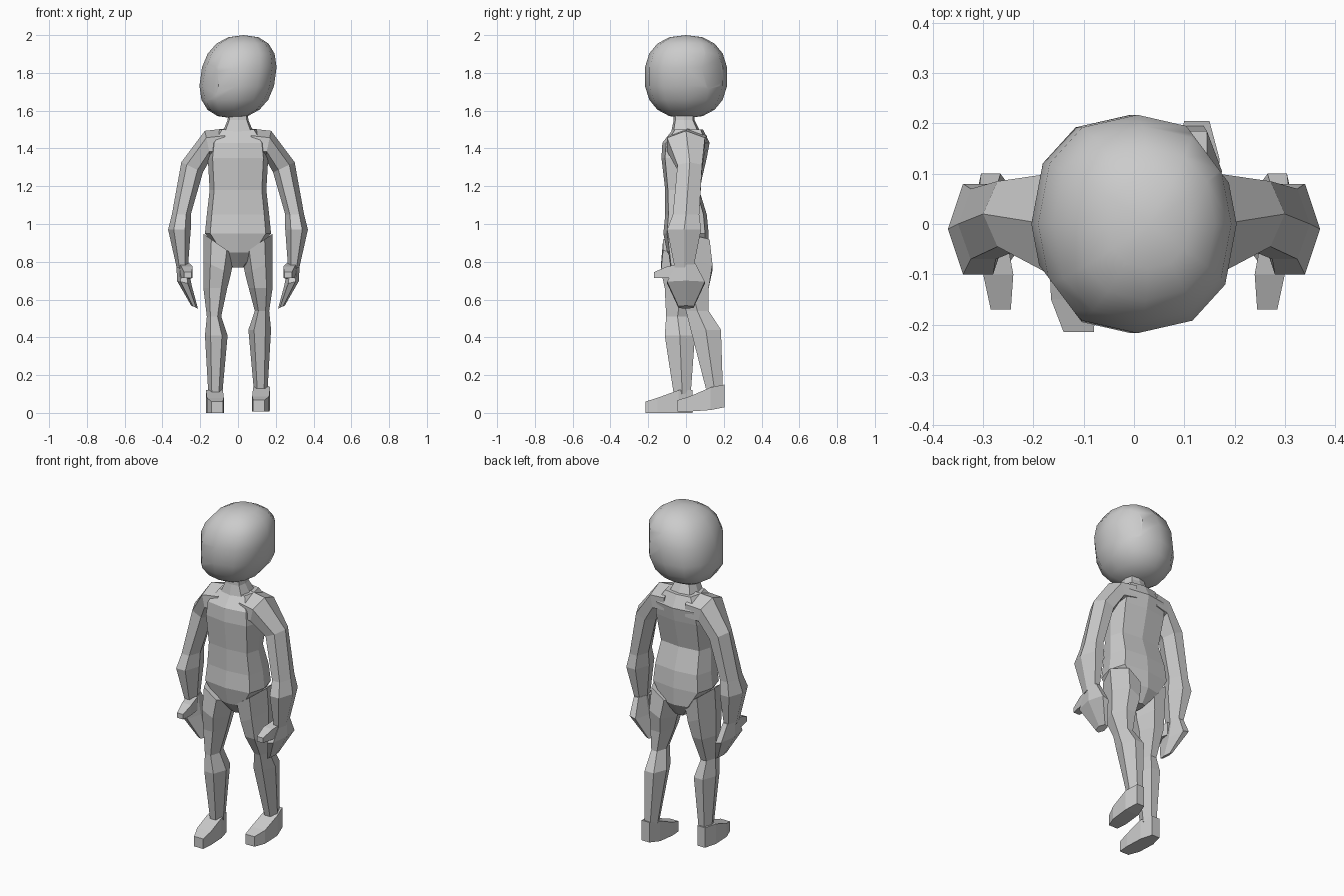
import bpy, bmesh, math
from mathutils import Vector

cube = bpy.data.objects.get("Cube")
if cube:
    bpy.data.objects.remove(cube, do_unlink=True)

# One plain material for the whole figure
colour = (.6, .6, .6, 1)
grey = bpy.data.materials.new("plain grey")
grey.use_nodes = True
grey.diffuse_color = colour
grey.node_tree.nodes["Principled BSDF"].inputs["Base Color"].default_value = colour


def bulge(value, power):
    """Push a unit coordinate outwards while keeping its sign."""
    return math.copysign(abs(value) ** power, value)


def outline(sides, turn=0, power=1):
    """Regular polygon stretched to touch a unit square."""
    angles = [math.tau * (i + turn) / sides for i in range(sides)]
    points = [(bulge(math.cos(a), power), bulge(math.sin(a), power)) for a in angles]
    widest = max(abs(u) for u, v in points)
    deepest = max(abs(v) for u, v in points)
    return [(u / widest, v / deepest) for u, v in points]


limb_outline = outline(sides=6)
box_outline = outline(sides=4, turn=.5)
torso_outline = outline(sides=8, power=.5)


def section(x=0, y=0, z=0, width=.1, depth=.1, tilt=0):
    """One cross-section: its centre, half sizes and tilt in degrees."""
    angle = math.radians(tilt)
    across = Vector((math.cos(angle), 0, math.sin(angle))) * width
    return Vector((x, y, z)), across, depth


def add_object(name, bm):
    bmesh.ops.recalc_face_normals(bm, faces=bm.faces)
    mesh = bpy.data.meshes.new(name)
    bm.to_mesh(mesh)
    bm.free()
    mesh.materials.append(grey)
    obj = bpy.data.objects.new(name, mesh)
    bpy.context.collection.objects.link(obj)
    return obj


def loft(name, shape, sections, side=1, deep_axis=Vector((0, 1, 0))):
    """Skin a row of cross-sections and cap both ends."""
    bm = bmesh.new()
    rings = []
    for centre, across, depth in sections:
        ring = []
        for u, v in shape:
            point = centre + across * u + deep_axis * depth * v
            point.x *= side
            ring.append(bm.verts.new(point))
        rings.append(ring)
    for lower, upper in zip(rings, rings[1:]):
        for i in range(len(shape)):
            bm.faces.new((lower[i - 1], lower[i], upper[i], upper[i - 1]))
    bm.faces.new(rings[0])
    bm.faces.new(rings[-1])
    return add_object(name, bm)


def make_head():
    """Boxy leaning ball with two opposite corners planed flat."""
    bm = bmesh.new()
    bmesh.ops.create_uvsphere(bm, u_segments=12, v_segments=9, radius=1)
    for vert in bm.verts:
        x, y, z = (bulge(value, .85) for value in vert.co)
        vert.co = (x * .2 + z * .03, y * .22, z * .22)
    for direction in (-1, 1):
        normal = Vector((.8, .6, 0)) * direction
        geometry = bm.verts[:] + bm.edges[:] + bm.faces[:]
        cut = bmesh.ops.bisect_plane(bm, geom=geometry, plane_co=normal * .2,
                                     plane_no=normal, clear_outer=True)
        rim = [item for item in cut["geom_cut"] if isinstance(item, bmesh.types.BMEdge)]
        bmesh.ops.holes_fill(bm, edges=rim)
    head = add_object("head", bm)
    head.location.z = 1.78
    bpy.ops.object.select_all(action="DESELECT")
    head.select_set(True)
    bpy.context.view_layer.objects.active = head
    bpy.ops.object.shade_smooth_by_angle(angle=math.radians(40))


make_head()

# Torso and neck
loft("torso", torso_outline, [
    section(z=.77, y=.02, width=.03, depth=.05),
    section(z=.85, y=.01, width=.1, depth=.11),
    section(z=.95, width=.175, depth=.12),
    section(z=1.05, width=.165, depth=.11),
    section(z=1.18, y=-.02, width=.15, depth=.09),
    section(z=1.35, y=-.01, width=.16, depth=.12),
    section(z=1.43, width=.15, depth=.125),
    section(z=1.5, y=.01, width=.1, depth=.08),
])
loft("neck", torso_outline, [
    section(z=1.48, width=.085, depth=.08),
    section(z=1.55, y=-.01, width=.055, depth=.055),
    section(z=1.6, y=-.01, width=.05, depth=.055),
])


def make_arm(label, side):
    loft(label + "_arm", limb_outline, [
        section(x=.07, y=.01, z=1.43, width=.075, tilt=90),
        section(x=.16, z=1.42, width=.075, tilt=78),
        section(x=.243, y=.02, z=1.3, width=.063, depth=.065, tilt=25),
        section(x=.3, z=1.05, width=.05, depth=.07),
        section(x=.31, y=-.01, z=.97, width=.06, depth=.09),
        section(x=.295, y=-.01, z=.77, width=.03, depth=.05),
    ], side)
    loft(label + "_hand", limb_outline, [
        section(x=.295, z=.79, width=.03, depth=.05),
        section(x=.285, z=.69, width=.04, depth=.1, tilt=15),
        section(x=.23, z=.56, width=.02, depth=.04, tilt=25),
    ], side)
    loft(label + "_thumb", box_outline, [
        section(x=.285, y=-.02, z=.75, width=.03, depth=.04),
        section(x=.27, y=-.1, z=.745, width=.03, depth=.03),
        section(x=.265, y=-.17, z=.73, width=.02, depth=.015),
    ], side, deep_axis=Vector((0, 0, 1)))


def make_leg(label, side, knee, ankle, lift):
    """Leg and foot; knee and ankle say how far back each joint sits."""
    loft(label + "_leg", limb_outline, [
        section(x=.1, y=knee / 4, z=.89, width=.1, depth=.11, tilt=35),
        section(x=.11, y=knee / 2, z=.77, width=.08, depth=.11, tilt=25),
        section(x=.12, y=knee / 2, z=.66, width=.063, depth=.09),
        section(x=.127, y=knee, z=.51 + lift, width=.038, depth=.06),
        section(x=.115, y=(knee + ankle) / 2, z=.41 + lift, width=.06, depth=.08),
        section(x=.12, y=ankle, z=.1 + lift, width=.037, depth=.045),
    ], side)
    loft(label + "_foot", box_outline, [
        section(x=.125, y=ankle + .055, z=.06 + lift, width=.025, depth=.06),
        section(x=.125, y=ankle - .02, z=.06 + lift / 2, width=.045, depth=.06),
        section(x=.12, y=ankle - .13, z=.04 + lift / 4, width=.045, depth=.04),
        section(x=.11, y=ankle - .195, z=.03 + lift / 4, width=.03, depth=.03),
    ], side, deep_axis=Vector((0, 0, 1)))


# Mirrored arms, and legs in a short stride with the right foot leading
make_arm("left", side=1)
make_arm("right", side=-1)
make_leg("left", side=1, knee=.06, ankle=.15, lift=.03)
make_leg("right", side=-1, knee=-.045, ankle=-.02, lift=0)
